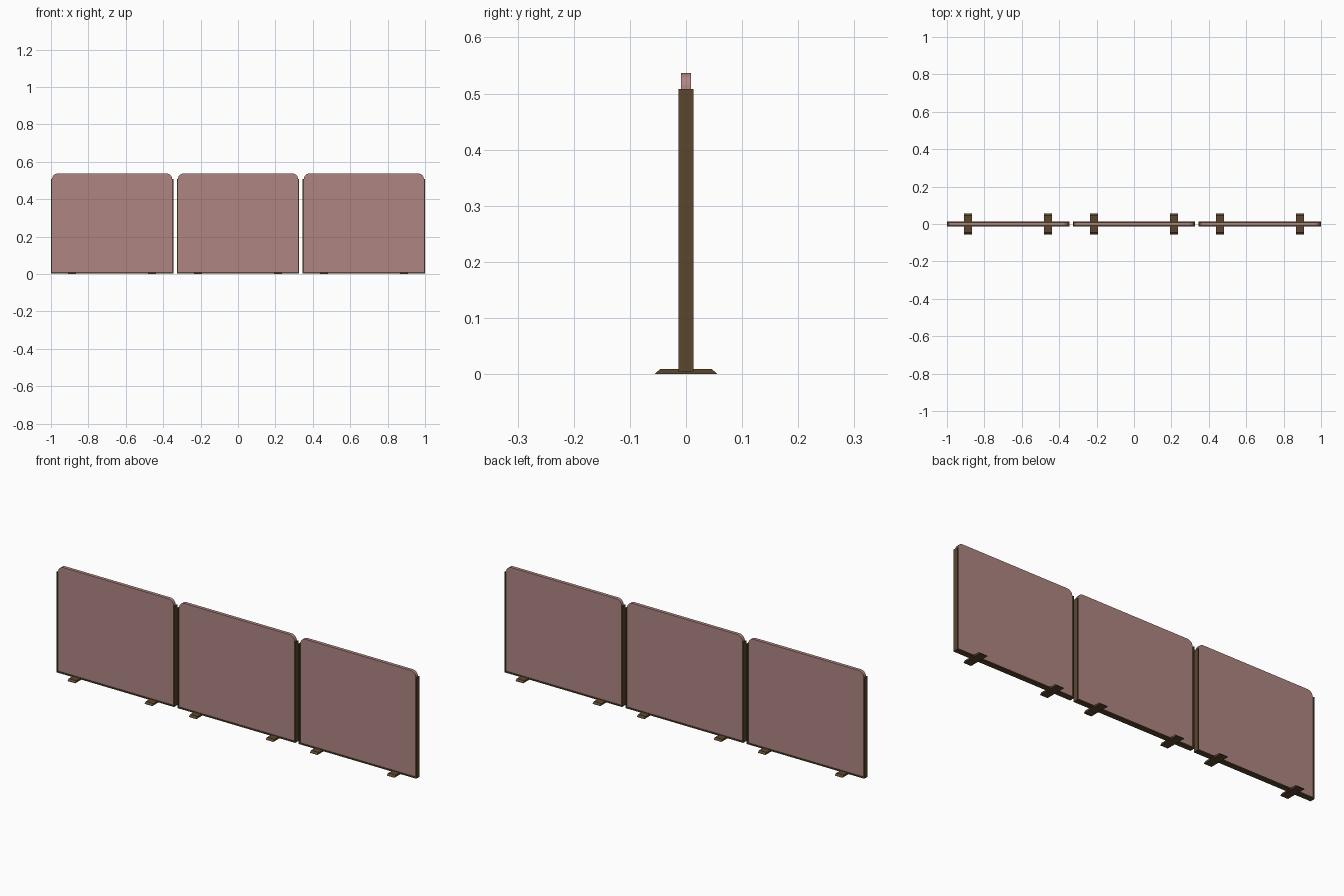
import bpy, bmesh, math

if "Cube" in bpy.data.objects:
    bpy.data.objects.remove(bpy.data.objects["Cube"])


def material(name, rgb):
    m = bpy.data.materials.new(name)
    m.diffuse_color = (*rgb, 1)
    m.use_nodes = True
    m.node_tree.nodes["Principled BSDF"].inputs["Base Color"].default_value = m.diffuse_color
    return m


FABRIC = material("dusty rose fabric", (0.43, 0.235, 0.225))
WOOD = material("dark brown trim", (0.105, 0.062, 0.027))


def extrude(name, profile, depth, axis, centre, mat):
    """Extrude a closed 2D profile (u, z) along y or x, centred on depth."""
    bm = bmesh.new()
    if axis == "y":
        to3d = lambda u, z, d: (u, d, z)
    else:
        to3d = lambda u, z, d: (d, u, z)
    a = [bm.verts.new(to3d(u, z, -depth / 2)) for u, z in profile]
    b = [bm.verts.new(to3d(u, z, depth / 2)) for u, z in profile]
    bm.faces.new(a)
    bm.faces.new(b)
    n = len(a)
    for i in range(n):
        j = (i + 1) % n
        bm.faces.new((a[i], a[j], b[j], b[i]))
    bmesh.ops.recalc_face_normals(bm, faces=bm.faces)
    me = bpy.data.meshes.new(name)
    bm.to_mesh(me)
    bm.free()
    me.materials.append(mat)
    ob = bpy.data.objects.new(name, me)
    ob.location.x = centre
    bpy.context.collection.objects.link(ob)
    return ob


W = 0.327        # half width of one screen
T = 0.006        # trim width
TOP, SHOULDER, BASE = 0.537, 0.508, 0.004
R = 0.029        # upper corner radius
w = W - T        # half width of the fabric board

# board outline with rounded upper corners
board = [(-w, BASE + T), (w, BASE + T)]
for sx, start in ((1, 0), (-1, 90)):
    for i in range(7):
        t = math.radians(start + 15 * i)
        board.append((sx * (w - R) + R * math.cos(t), TOP - R + R * math.sin(t)))

# U-shaped trim around the sides and bottom
trim = [(-W, BASE), (W, BASE), (W, SHOULDER), (w, SHOULDER),
        (w, BASE + T), (-w, BASE + T), (-w, SHOULDER), (-W, SHOULDER)]

# foot cross-section with bevelled ends
foot = [(-0.055, 0), (0.055, 0), (0.055, 0.001), (0.046, 0.009),
        (-0.046, 0.009), (-0.055, 0.001)]

for cx in (-0.673, 0, 0.673):
    extrude("screen_board", board, 0.017, "y", cx, FABRIC)
    extrude("edge_trim", trim, 0.027, "y", cx, WOOD)
    for side in (-1, 1):
        extrude("foot", foot, 0.042, "x", cx + side * 0.214, WOOD)
